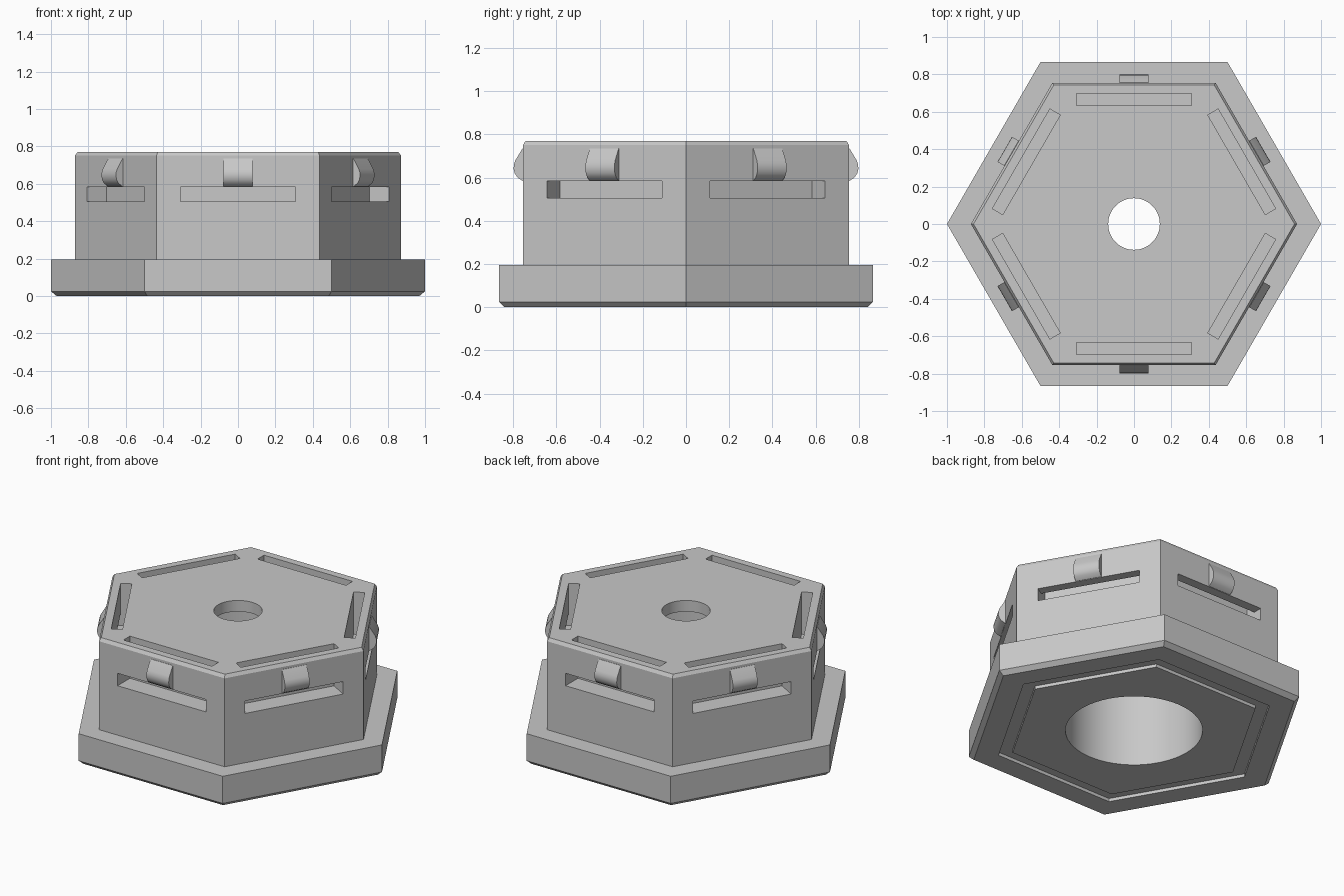
import bpy, bmesh
from math import cos, sin, pi, radians

if "Cube" in bpy.data.objects:
    bpy.data.objects.remove(bpy.data.objects["Cube"])

grey = bpy.data.materials.new("grey plastic")
grey.diffuse_color = (0.58, 0.58, 0.58, 1)
grey.use_nodes = True
grey.node_tree.nodes["Principled BSDF"].inputs["Base Color"].default_value = grey.diffuse_color


def finish(name, bm):
    bmesh.ops.recalc_face_normals(bm, faces=bm.faces[:])
    mesh = bpy.data.meshes.new(name)
    bm.to_mesh(mesh)
    bm.free()
    mesh.materials.append(grey)
    obj = bpy.data.objects.new(name, mesh)
    bpy.context.collection.objects.link(obj)
    return obj


def revolve(name, profile, sides, ring=False):
    """Turn (radius, z) points around z; a ring closes on itself, otherwise ends are capped."""
    bm = bmesh.new()
    loops = [[bm.verts.new((r * cos(2 * pi * i / sides), r * sin(2 * pi * i / sides), z))
              for i in range(sides)] for r, z in profile]
    pairs = list(zip(loops, loops[1:]))
    if ring:
        pairs.append((loops[-1], loops[0]))
    else:
        bm.faces.new(loops[0])
        bm.faces.new(loops[-1])
    for a, b in pairs:
        for i in range(sides):
            j = (i + 1) % sides
            bm.faces.new((a[i], a[j], b[j], b[i]))
    return finish(name, bm)


def side_prism(name, profile, width, angle):
    """Extrude an (outward, z) profile along one side of the hexagon."""
    bm = bmesh.new()
    c, s = cos(angle), sin(angle)
    ends = [[bm.verts.new((r * c - t * s, r * s + t * c, z)) for r, z in profile]
            for t in (-width / 2, width / 2)]
    bm.faces.new(ends[0])
    bm.faces.new(ends[1])
    n = len(profile)
    for i in range(n):
        j = (i + 1) % n
        bm.faces.new((ends[0][i], ends[0][j], ends[1][j], ends[1][i]))
    return finish(name, bm)


def smooth(obj):
    bpy.ops.object.select_all(action='DESELECT')
    obj.select_set(True)
    bpy.context.view_layer.objects.active = obj
    bpy.ops.object.shade_smooth_by_angle(angle=radians(25))


def cut(obj, cutter):
    mod = obj.modifiers.new("cut", 'BOOLEAN')
    mod.operation = 'DIFFERENCE'
    mod.solver = 'EXACT'
    mod.object = cutter
    bpy.context.view_layer.objects.active = obj
    bpy.ops.object.modifier_apply(modifier=mod.name)
    bpy.data.objects.remove(cutter)


# hexagonal body with its wide base flange and chamfered rims
body = revolve("hexagonal_body", [(0.97, 0), (1, 0.025), (1, 0.195), (0.872, 0.195),
                                  (0.872, 0.75), (0.858, 0.77)], 6)

# stepped centre bore: wide from below, narrow through the top
cut(body, revolve("bore_cutter", [(0.39, -0.1), (0.39, 0.70), (0.138, 0.70), (0.138, 0.9)], 64))

# shallow hexagonal groove under the base
cut(body, revolve("groove_cutter", [(0.735, -0.1), (0.82, -0.1), (0.82, 0.02), (0.735, 0.02)],
                  6, ring=True))

# L-shaped strap slots joining the top to each side
slot = [(0.633, 0.505), (0.95, 0.505), (0.95, 0.583), (0.697, 0.583), (0.697, 0.9), (0.633, 0.9)]
angles = [radians(30 + 60 * k) for k in range(6)]
for a in angles:
    cut(body, side_prism("slot_cutter", slot, 0.615, a))
smooth(body)

# rounded snap catches above each slot
catch = [(0.74, 0.585), (0.757, 0.585), (0.782, 0.602), (0.793, 0.62), (0.798, 0.64),
         (0.797, 0.66), (0.79, 0.68), (0.757, 0.735), (0.74, 0.735)]
for k, a in enumerate(angles):
    smooth(side_prism(f"snap_catch_{k + 1}", catch, 0.155, a))
